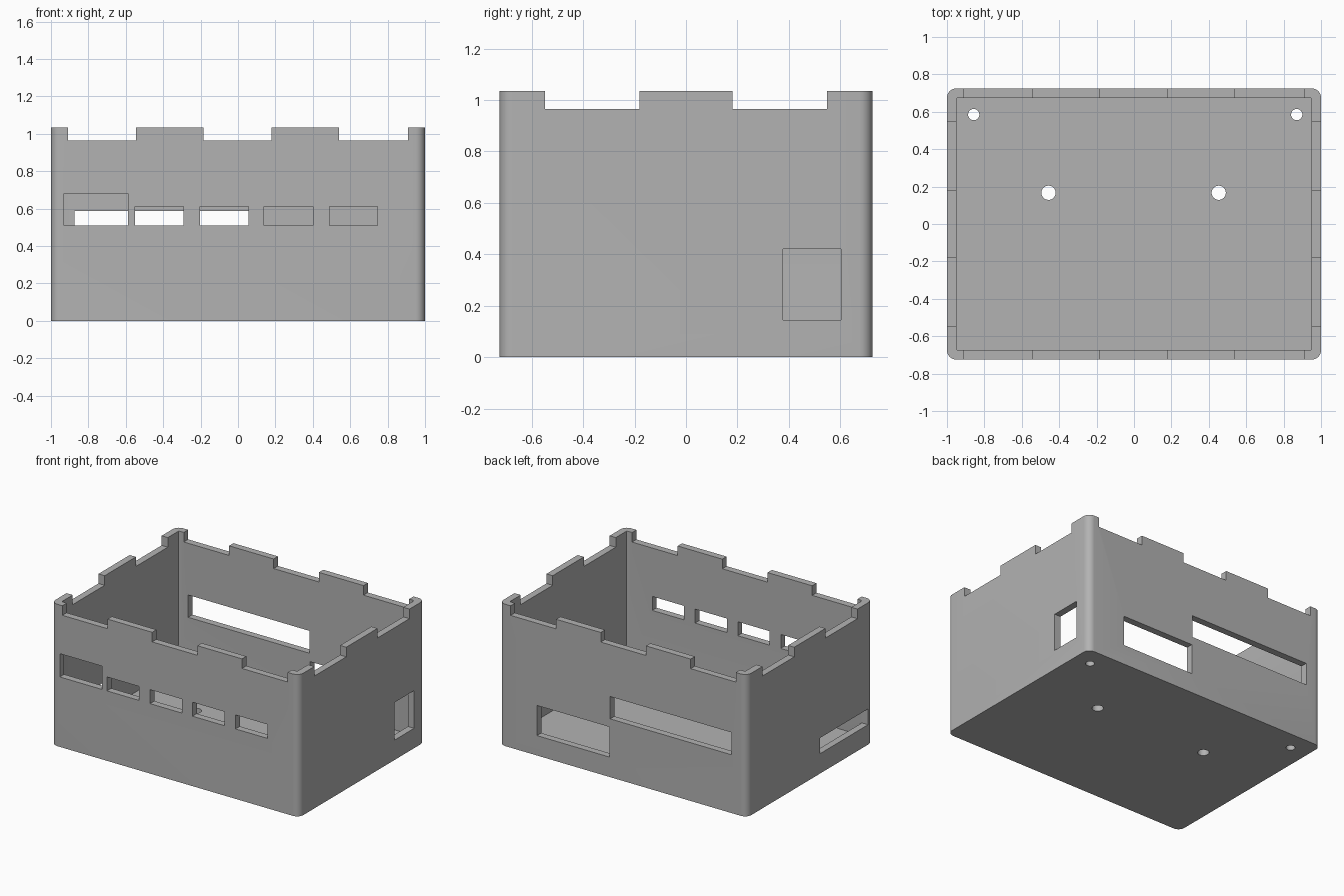
import bpy, bmesh, math

if "Cube" in bpy.data.objects:
    bpy.data.objects.remove(bpy.data.objects["Cube"], do_unlink=True)

grey = bpy.data.materials.new("plain_grey")
grey.use_nodes = True
colour = (0.448, 0.448, 0.448, 1)
grey.diffuse_color = colour
grey.node_tree.nodes["Principled BSDF"].inputs["Base Color"].default_value = colour


def add_object(name, bm):
    mesh = bpy.data.meshes.new(name)
    bm.to_mesh(mesh)
    bm.free()
    mesh.materials.append(grey)
    obj = bpy.data.objects.new(name, mesh)
    bpy.context.collection.objects.link(obj)
    return obj


def box(name, xs, ys, zs, radius=0, segments=8):
    """Box between limits, with optionally rounded vertical edges."""
    bm = bmesh.new()
    bmesh.ops.create_cube(bm, size=1)
    for v in bm.verts:
        v.co = [lim[1] if c > 0 else lim[0] for c, lim in zip(v.co, (xs, ys, zs))]
    if radius:
        upright = [e for e in bm.edges
                   if abs(e.verts[0].co.z - e.verts[1].co.z) > 0.01]
        bmesh.ops.bevel(bm, geom=upright, offset=radius, segments=segments,
                        profile=0.5, affect='EDGES')
    return add_object(name, bm)


def peg(name, x, y, radius):
    bm = bmesh.new()
    bmesh.ops.create_cone(bm, cap_ends=True, segments=32, radius1=radius,
                          radius2=radius, depth=0.3)
    bmesh.ops.translate(bm, verts=bm.verts, vec=(x, y, 0))
    return add_object(name, bm)


W, D, H, WALL = 1.0, 0.725, 1.035, 0.05
case = box("case_shell", (-W, W), (-D, D), (0, H), 0.05)

# Hollow interior
cutters = [box("cavity", (WALL - W, W - WALL), (WALL - D, D - WALL),
               (WALL, 1.3), 0.01, 3)]

# Notches along the rim, cutting opposite walls together
rim = (0.965, 1.2)
for a, b in ((-0.91, -0.545), (-0.185, 0.18), (0.54, 0.908)):
    cutters.append(box("rim_notch", (a, b), (-1, 1), rim))
for a, b in ((-0.548, -0.18), (0.18, 0.548)):
    cutters.append(box("rim_notch", (-1.2, 1.2), (a, b), rim))

# Front windows
cutters.append(box("front_window", (-0.93, -0.588), (-0.8, -0.6), (0.51, 0.68)))
for a, b in ((-0.55, -0.292), (-0.202, 0.055), (0.14, 0.4), (0.488, 0.745)):
    cutters.append(box("front_window", (a, b), (-0.8, -0.6), (0.51, 0.612)))

# Back windows
cutters.append(box("back_window", (0.11, 0.695), (0.6, 0.8), (0.145, 0.365)))
cutters.append(box("back_window", (-0.875, 0.105), (0.6, 0.8), (0.425, 0.588)))

# Side windows
cutters.append(box("left_window", (0.9, 1.1), (0.378, 0.602), (0.145, 0.42)))
cutters.append(box("right_window", (-1.1, -0.9), (-0.67, -0.115), (0.145, 0.26)))

# Mounting holes in the floor
for x, y, r in ((-0.857, 0.585, 0.03), (0.87, 0.585, 0.03),
                (-0.457, 0.167, 0.038), (0.453, 0.167, 0.038)):
    cutters.append(peg("floor_hole", x, y, r))

# Carve everything out of the shell
bpy.ops.object.select_all(action='DESELECT')
bpy.context.view_layer.objects.active = case
case.select_set(True)
for cutter in cutters:
    cutter.hide_render = True
    mod = case.modifiers.new("cut", 'BOOLEAN')
    mod.operation = 'DIFFERENCE'
    mod.solver = 'EXACT'
    mod.object = cutter
    bpy.ops.object.modifier_apply(modifier=mod.name)
    bpy.data.objects.remove(cutter, do_unlink=True)

bpy.ops.object.shade_smooth_by_angle(angle=math.radians(30))
